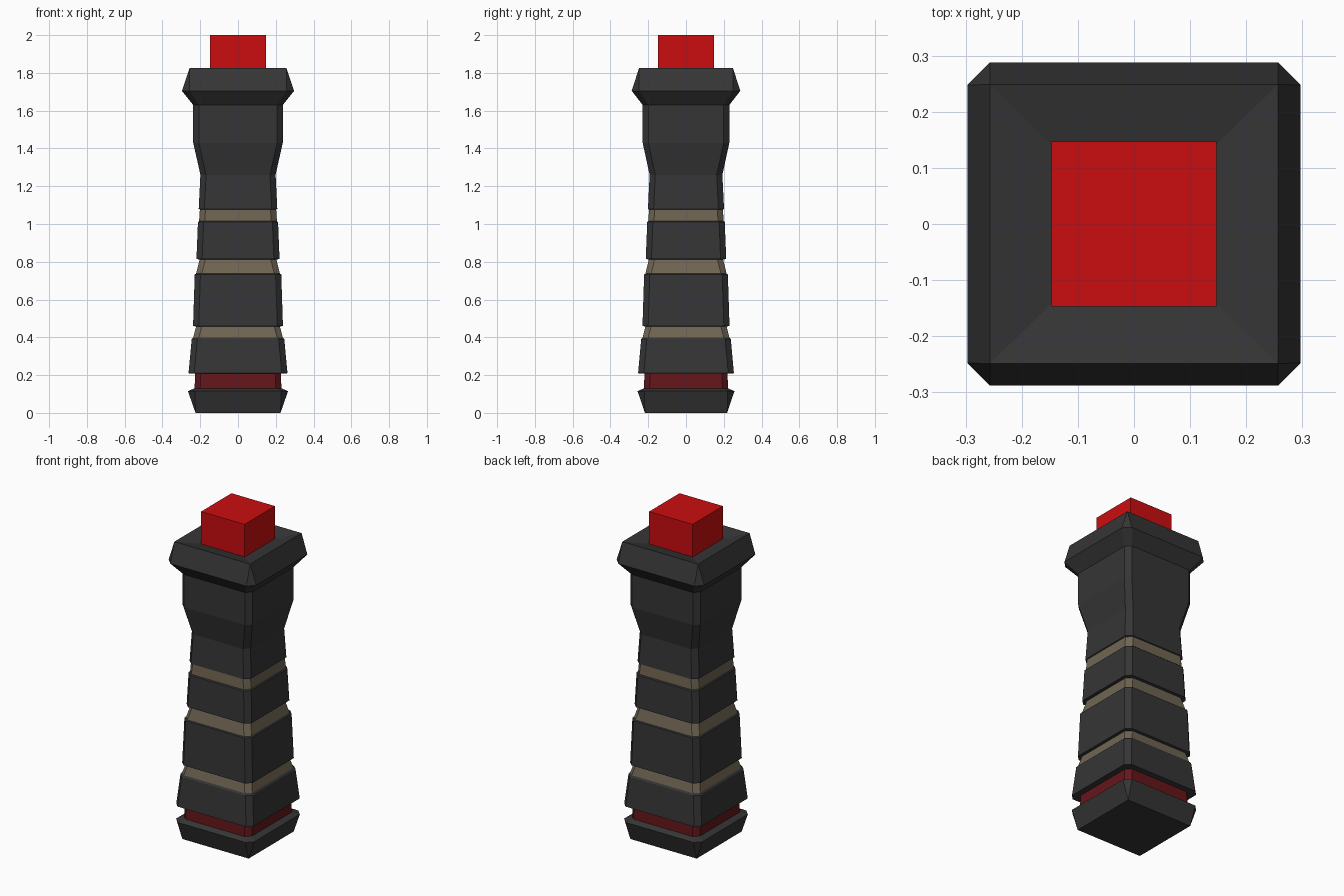
import bpy, bmesh

if "Cube" in bpy.data.objects:
    bpy.data.objects.remove(bpy.data.objects["Cube"])

Y_RATIO = 0.968   # the grip is slightly narrower front to back


def material(name, rgb):
    m = bpy.data.materials.new(name)
    m.diffuse_color = (*rgb, 1)
    m.use_nodes = True
    m.node_tree.nodes["Principled BSDF"].inputs["Base Color"].default_value = m.diffuse_color
    return m


dark = material("dark_grey", (0.036, 0.036, 0.037))
tan = material("tan", (0.16, 0.13, 0.085))
maroon = material("dark_red", (0.13, 0.008, 0.010))
red = material("bright_red", (0.60, 0.004, 0.005))


def loft(name, mat, rings, ratio=Y_RATIO, bottom=False, top=False):
    """Stack of chamfered squares given as (z, half width, corner chamfer)."""
    bm = bmesh.new()
    loops = []
    for z, w, c in rings:
        d, i, j = w * ratio, w - c, w * ratio - c
        pts = [(i, -d), (w, -j), (w, j), (i, d), (-i, d), (-w, j), (-w, -j), (-i, -d)]
        loops.append([bm.verts.new((x, y, z)) for x, y in pts])
    for a, b in zip(loops, loops[1:]):
        for k in range(8):
            n = (k + 1) % 8
            bm.faces.new((a[k], a[n], b[n], b[k]))
    if bottom:
        bm.faces.new(loops[0][::-1])
    if top:
        bm.faces.new(loops[-1])
    # zero chamfers collapse to sharp corners
    bmesh.ops.remove_doubles(bm, verts=bm.verts, dist=1e-5)
    bmesh.ops.recalc_face_normals(bm, faces=bm.faces) if bottom and top else None
    mesh = bpy.data.meshes.new(name)
    bm.to_mesh(mesh)
    bm.free()
    mesh.materials.append(mat)
    obj = bpy.data.objects.new(name, mesh)
    bpy.context.collection.objects.link(obj)
    return obj


C = 0.03
# Foot: sharp square below, chamfered rim above
loft("foot", dark, [(0, 0.225, 0), (0.115, 0.265, 0.036), (0.13, 0.23, C)], bottom=True)
loft("lower_red_band", maroon, [(0.13, 0.23, C), (0.208, 0.227, C)])

# Grip segments with the narrow tan bands between them
loft("grip_segment_1", dark, [(0.208, 0.227, C), (0.21, 0.262, C),
                              (0.39, 0.245, C), (0.40, 0.237, C)])
loft("tan_band_1", tan, [(0.40, 0.237, C), (0.457, 0.222, C)])
loft("grip_segment_2", dark, [(0.457, 0.222, C), (0.46, 0.238, C),
                              (0.733, 0.229, C), (0.737, 0.222, C)])
loft("tan_band_2", tan, [(0.737, 0.222, C), (0.812, 0.203, C)])
loft("grip_segment_3", dark, [(0.812, 0.203, C), (0.815, 0.22, C),
                              (1.01, 0.212, C), (1.015, 0.206, C)])
loft("tan_band_3", tan, [(1.015, 0.206, C), (1.077, 0.202, C)])

# Neck flaring to the shoulder, then the collar with its shallow dished top
loft("neck", dark, [(1.077, 0.202, C), (1.08, 0.208, C), (1.26, 0.199, C),
                    (1.43, 0.237, C), (1.63, 0.237, C)])
loft("collar", dark, [(1.63, 0.237, C), (1.705, 0.297, 0.04),
                      (1.825, 0.257, 0), (1.80, 0.147, 0)])

# Square push button on top
loft("top_button", red, [(1.80, 0.147, 0), (2.0, 0.147, 0)], ratio=1.0,
     bottom=True, top=True)
